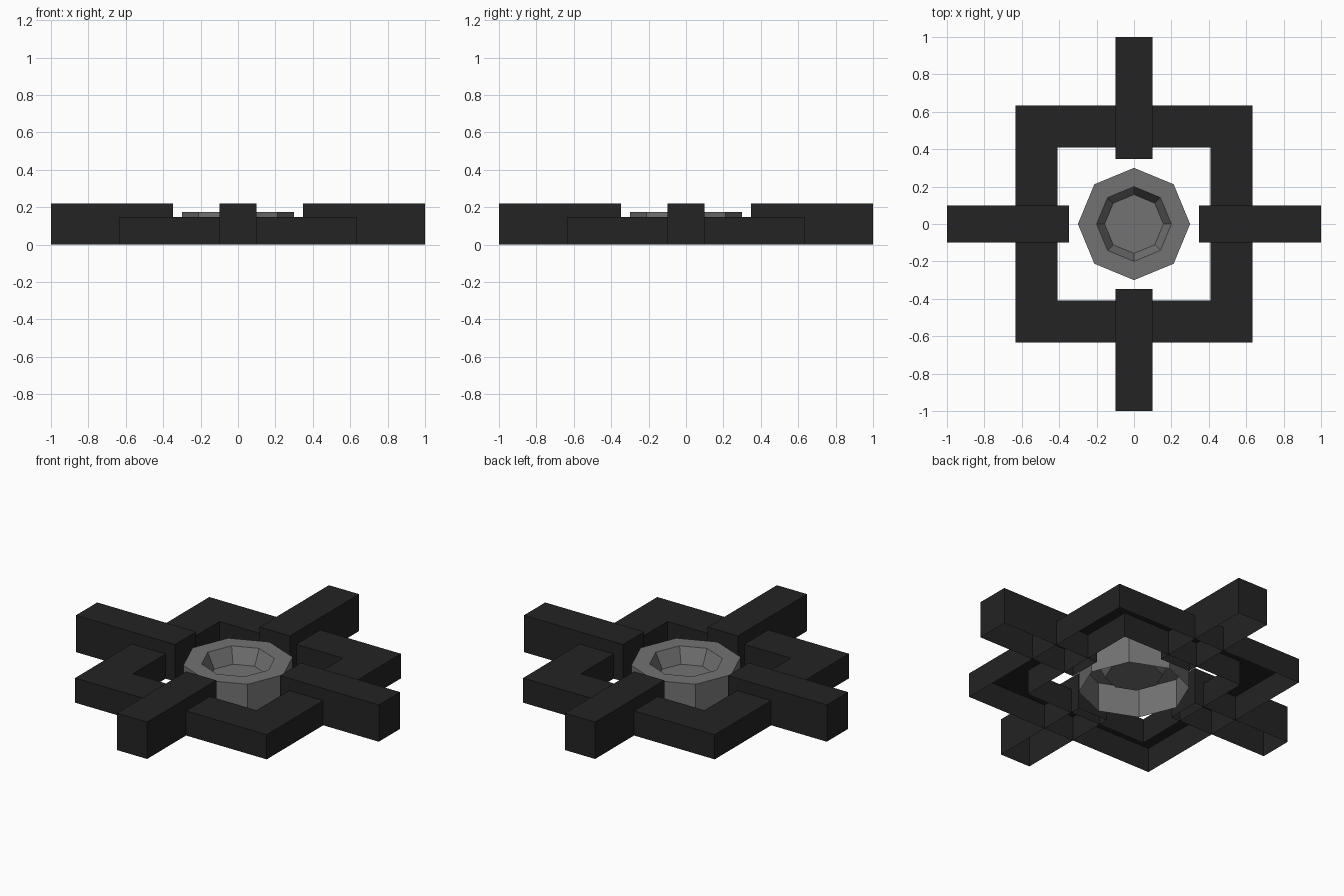
import bpy, bmesh, math

if "Cube" in bpy.data.objects:
    bpy.data.objects.remove(bpy.data.objects["Cube"])

def material(name, v):
    m = bpy.data.materials.new(name)
    m.diffuse_color = (v, v, v, 1)
    m.use_nodes = True
    m.node_tree.nodes["Principled BSDF"].inputs["Base Color"].default_value = m.diffuse_color
    return m

iron = material("black iron", 0.017)
steel = material("grey steel", 0.17)

def loft(name, rings, mat, close_last=False, turn=0):
    """Skin between matching rings of (x, y, z); the underside stays open."""
    bm = bmesh.new()
    loops = [[bm.verts.new(p) for p in r] for r in rings]
    n = len(loops[0])
    for a, b in zip(loops, loops[1:]):
        for i in range(n):
            j = (i + 1) % n
            bm.faces.new((a[i], a[j], b[j], b[i]))
    if close_last:
        bm.faces.new(loops[-1])
    me = bpy.data.meshes.new(name)
    bm.to_mesh(me)
    bm.free()
    me.materials.append(mat)
    ob = bpy.data.objects.new(name, me)
    ob.rotation_euler.z = turn
    bpy.context.collection.objects.link(ob)
    return ob

def rect(x0, x1, y0, y1, z):
    return [(x0, y0, z), (x1, y0, z), (x1, y1, z), (x0, y1, z)]

def octagon(r, z):
    return [(r * math.cos(i * math.pi / 4), r * math.sin(i * math.pi / 4), z) for i in range(8)]

# square ring frame, hollow from below
O, I, H = 0.633, 0.408, 0.147
loft("square_frame", [rect(-O, O, -O, O, 0), rect(-O, O, -O, O, H),
                      rect(-I, I, -I, I, H), rect(-I, I, -I, I, 0)], iron)

# four support bars, hollow from below
for k in range(4):
    loft("support_bar_%d" % (k + 1),
         [rect(0.347, 1, -0.1, 0.1, 0), rect(0.347, 1, -0.1, 0.1, 0.22)],
         iron, True, k * math.pi / 2)

# octagonal burner with a sunken dish
loft("burner", [octagon(0.3, 0), octagon(0.3, 0.175), octagon(0.2, 0.175),
                octagon(0.157, 0.085)], steel, True)
